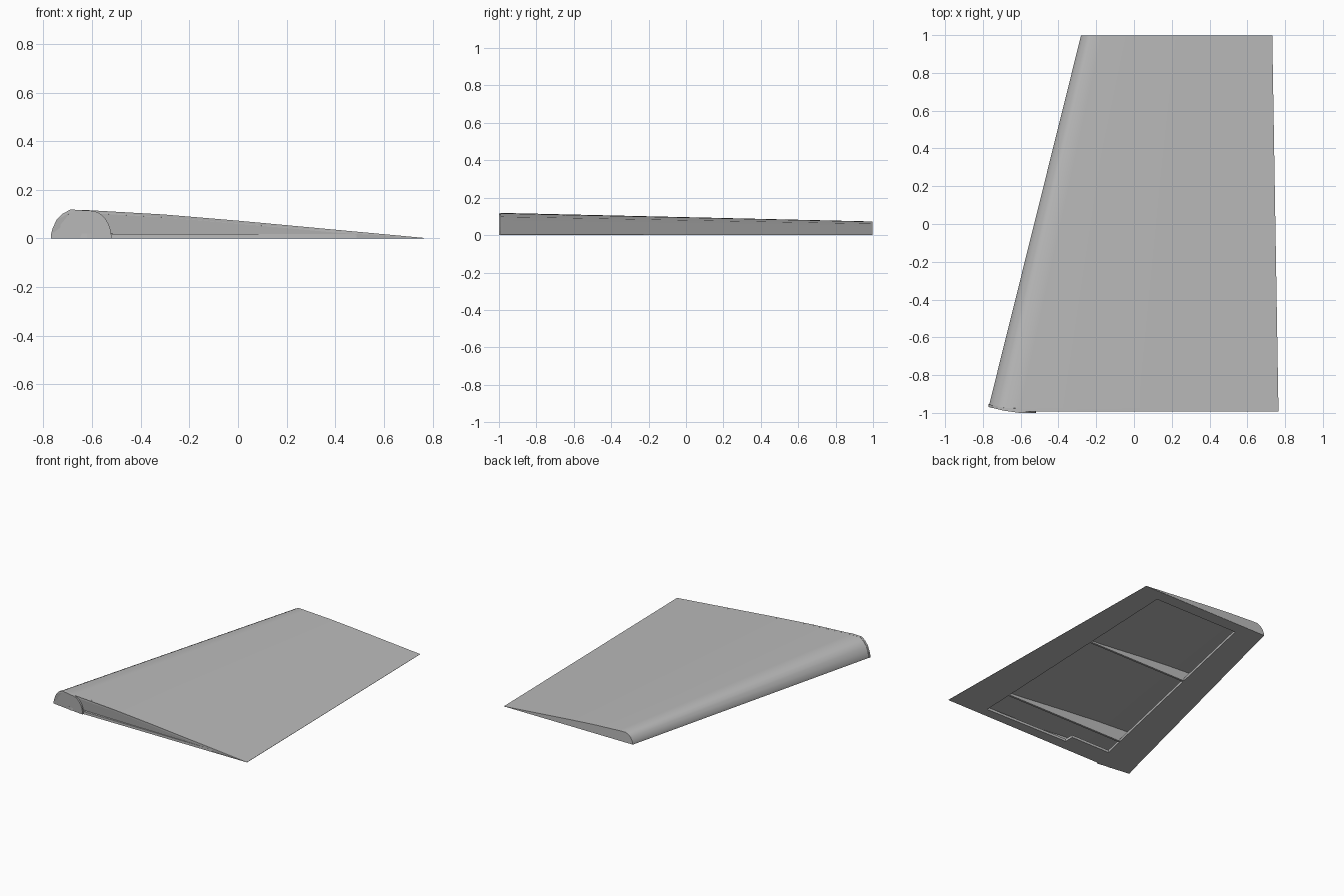
import bpy, bmesh, math

cube = bpy.data.objects.get("Cube")
if cube:
    bpy.data.objects.remove(cube, do_unlink=True)

GREY = (0.5, 0.5, 0.5, 1)
grey = bpy.data.materials.new("light_grey")
grey.use_nodes = True
grey.diffuse_color = GREY
grey.node_tree.nodes["Principled BSDF"].inputs["Base Color"].default_value = GREY

SKIN = 0.012
ROOT, TIP = -0.992, 0.998
# Upper aerofoil outline: chord fraction, height fraction
PROFILE = [(0, 0), (0, .12), (.005, .34), (.016, .64), (.033, .85), (.055, 1),
           (.11, .975), (.306, .83), (.5, .62), (.762, .305), (1, .02)]


def lerp(a, b, t):
    return a + (b - a) * t


def lead_x(y):      # swept leading edge
    return lerp(-.77, -.28, (y + .97) / 1.97)


def trail_x(y):     # trailing edge
    return lerp(.765, .732, (y + 1) / 2)


def hole_lead(y):   # front edge of the underside opening
    return lerp(-.504, -.107, (y + .92) / 1.83)


def hole_trail(y):  # rear edge of the underside opening
    return lerp(.49, .565, (y + .92) / 1.83)


def nose_cut(x):    # nose end is square to the swept edge
    return -1 + max(0, (-.64 - x) * .24)


def section(y):
    """Upper outline of the wing at one station, as (x, y, z)."""
    height = lerp(.119, .073, (y + 1) / 2)
    points = []
    for s, h in PROFILE:
        station = y
        for _ in range(3):
            x = lerp(lead_x(station), trail_x(station), s)
            if y == ROOT:
                station = max(y, nose_cut(x))
        points.append((x, station, h * height))
    return points


def loft(name, first, last, smooth=False):
    """Closed solid between two matching outlines."""
    bm = bmesh.new()
    a = [bm.verts.new(p) for p in first]
    b = [bm.verts.new(p) for p in last]
    n = len(a)
    for i in range(n):
        j = (i + 1) % n
        bm.faces.new((a[i], a[j], b[j], b[i]))
    bm.faces.new(a)
    bm.faces.new(b)
    bmesh.ops.recalc_face_normals(bm, faces=bm.faces)
    mesh = bpy.data.meshes.new(name)
    bm.to_mesh(mesh)
    bm.free()
    mesh.materials.append(grey)
    obj = bpy.data.objects.new(name, mesh)
    bpy.context.collection.objects.link(obj)
    if smooth:
        bpy.ops.object.select_all(action='DESELECT')
        obj.select_set(True)
        bpy.context.view_layer.objects.active = obj
        bpy.ops.object.shade_smooth_by_angle(angle=math.radians(35))
    return obj


def plate(name, outline, thickness):
    loft(name, [(x, y, 0) for x, y in outline], [(x, y, thickness) for x, y in outline])


def inner(points):
    """Inside face of the skin."""
    return [(x + (SKIN if i < 5 else 0), y, 0 if i == 0 else max(.0015, z - SKIN))
            for i, (x, y, z) in enumerate(points)]


def shift(points, dy):
    return [(x, y + dy, z) for x, y, z in points]


# Curved upper skin, hollow underneath
root, tip = section(ROOT), section(TIP)
loft("upper_skin", root + inner(root)[::-1], tip + inner(tip)[::-1], smooth=True)

# Closing ribs at both ends
loft("root_rib", root, shift(root, .015))
loft("tip_rib", tip, shift(tip, -.015))

# Nose end cap with a curved rear edge, standing just proud of the root rib
arc = [(-.52 - .085 * (1 - math.cos(a)), 0, .114 * math.sin(a))
       for a in (math.pi / 2 * i / 8 for i in range(9))]
cap = [(x, nose_cut(x), z) for x, y, z in root[:6] + arc[::-1]]
loft("nose_end_cap", cap, shift(cap, .012))

# Two inner ribs, reaching up to the skin
for name, y in (("outboard_rib", .2), ("inboard_rib", -.68)):
    upper = [p for p in inner(section(y)) if lead_x(y) + .03 < p[0] < hole_trail(y)]
    rib = [(upper[0][0], y, .001)] + [(x, yy, z + .004) for x, yy, z in upper]
    rib += [(hole_trail(y) + .01, y, .015), (hole_trail(y) + .01, y, .001)]
    loft(name, rib, shift(rib, -.015))

# Underside rim around the opening
lo, hi = ROOT + .002, TIP - .002
plate("leading_lip", [(lead_x(-.96) + .008, -.96), (-.62, lo), (hole_lead(lo), lo),
                      (hole_lead(hi), hi), (lead_x(hi) + .008, hi)], .02)
plate("trailing_lip", [(hole_trail(lo), lo), (trail_x(lo), lo),
                       (trail_x(hi), hi), (hole_trail(hi), hi)], .001)
plate("root_lip", [(hole_lead(lo), lo), (hole_trail(lo), lo), (hole_trail(-.92), -.92),
                   (-.175, -.91), (-.175, -.842), (hole_lead(-.842), -.842)], .018)
plate("tip_lip", [(hole_lead(hi), hi), (hole_trail(hi), hi),
                  (hole_trail(.91), .91), (hole_lead(.91), .91)], .01)
